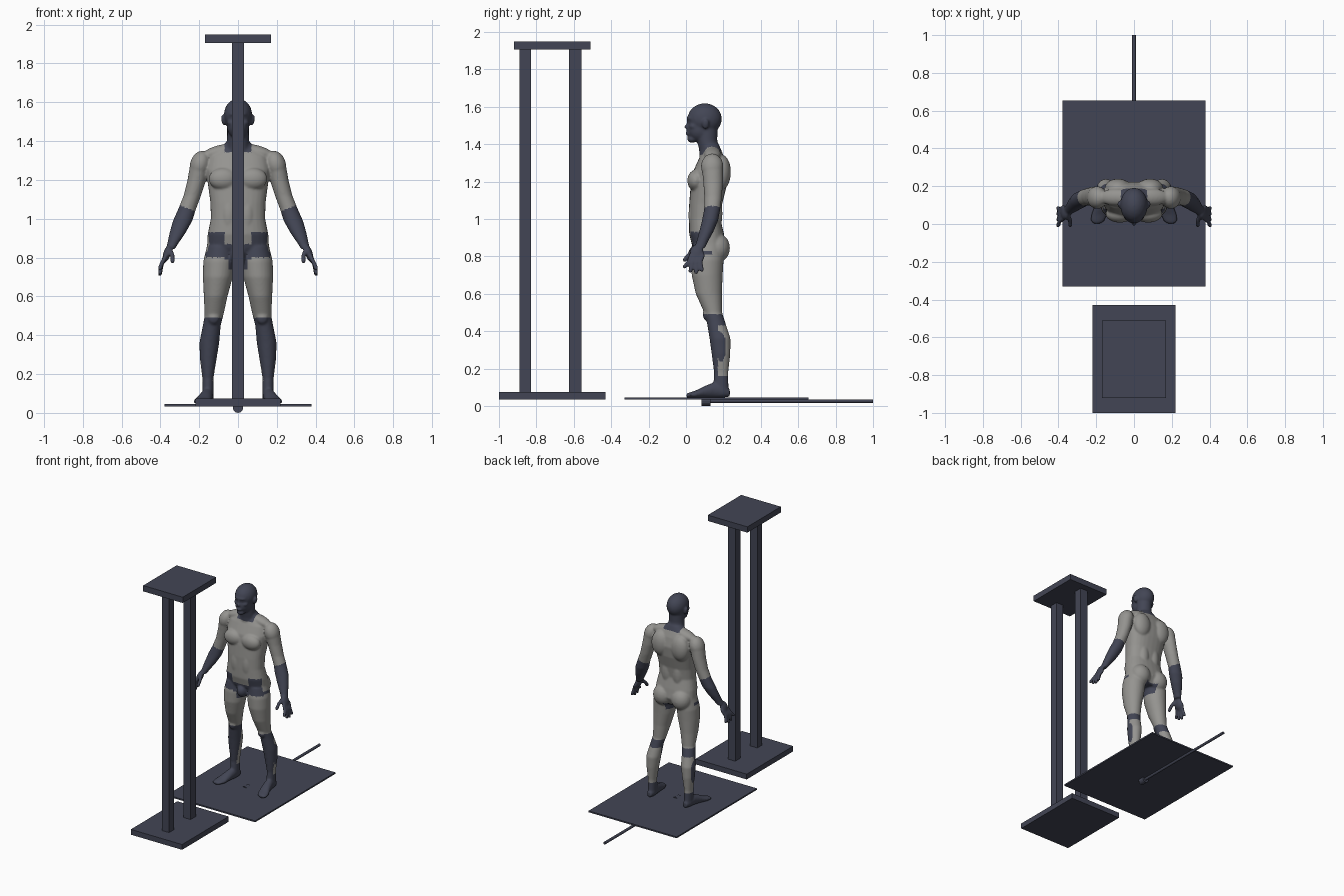
import bpy
import bmesh
from math import cos, sin, pi, copysign
from mathutils import Matrix, Vector

default_cube = bpy.data.objects.get("Cube")
if default_cube:
    bpy.data.objects.remove(default_cube, do_unlink=True)


def make_material(name, rgb):
    mat = bpy.data.materials.new(name)
    mat.use_nodes = True
    colour = (*rgb, 1.0)
    mat.diffuse_color = colour
    mat.node_tree.nodes["Principled BSDF"].inputs["Base Color"].default_value = colour
    return mat


slate = make_material("dark slate", (0.055, 0.06, 0.09))
grey = make_material("warm grey", (0.3, 0.295, 0.28))


def finish(name, bm, materials):
    bmesh.ops.recalc_face_normals(bm, faces=bm.faces)
    mesh = bpy.data.meshes.new(name)
    bm.to_mesh(mesh)
    bm.free()
    for mat in materials:
        mesh.materials.append(mat)
    obj = bpy.data.objects.new(name, mesh)
    bpy.context.collection.objects.link(obj)
    return obj


def box(name, low, high):
    """Box between two opposite corners."""
    low, high = Vector(low), Vector(high)
    bm = bmesh.new()
    place = Matrix.Translation((low + high) / 2) @ Matrix.Diagonal((*(high - low), 1))
    bmesh.ops.create_cube(bm, size=1, matrix=place)
    return finish(name, bm, [slate])


def rod(name, start_y, end_y, z, radius, sides):
    """Cylinder running front to back."""
    bm = bmesh.new()
    place = Matrix.Translation((0, (start_y + end_y) / 2, z)) @ Matrix.Rotation(pi / 2, 4, "X")
    bmesh.ops.create_cone(bm, cap_ends=True, segments=sides, radius1=radius,
                          radius2=radius, depth=end_y - start_y, matrix=place)
    return finish(name, bm, [slate])


def loft(bm, sections, side=1, axis="z", power=2.0, sides=28):
    """Closed tube through (x, y, z, half width, half depth) sections."""
    rings = []
    for x, y, z, width, depth in sections:
        ring = []
        for i in range(sides):
            c, s = cos(2 * pi * i / sides), sin(2 * pi * i / sides)
            across = width * copysign(abs(c) ** (2 / power), c)
            along = depth * copysign(abs(s) ** (2 / power), s)
            offset = (across, along, 0) if axis == "z" else (across, 0, along)
            point = Vector((x, y, z)) + Vector(offset)
            point.x *= side
            ring.append(bm.verts.new(point))
        rings.append(ring)
    for lower, upper in zip(rings, rings[1:]):
        for i in range(sides):
            j = (i + 1) % sides
            bm.faces.new((lower[i], lower[j], upper[j], upper[i]))
    bm.faces.new(rings[0])
    bm.faces.new(rings[-1])


def blob(bm, centre, radii, side=1, turn=0):
    """Ellipsoid used for muscles and facial features, turned about y."""
    x, y, z = centre
    place = (Matrix.Translation((x * side, y, z)) @ Matrix.Rotation(turn * side, 4, "Y")
             @ Matrix.Diagonal((*radii, 1)))
    bmesh.ops.create_icosphere(bm, subdivisions=3, radius=1, matrix=place)


def finger(bm, points, radius, side):
    """Chain of overlapping balls along a bent path."""
    for a, b in zip(points, points[1:]):
        a, b = Vector(a), Vector(b)
        for i in range(9):
            blob(bm, a.lerp(b, i / 8), (radius, radius, radius), side)


# Tower with two posts
box("tower_base", (-0.22, -1, 0.034), (0.22, -0.43, 0.075))
box("front_post", (-0.031, -0.89, 0.07), (0.031, -0.83, 1.91))
box("back_post", (-0.031, -0.625, 0.07), (0.031, -0.56, 1.91))
box("tower_top", (-0.17, -0.92, 1.905), (0.17, -0.51, 1.95))

# Floor plate with the rod below it
box("floor_plate", (-0.378, -0.33, 0.034), (0.378, 0.655, 0.045))
rod("floor_rod", 0.085, 1, 0.026, 0.01, 12)
rod("rod_knob", 0.083, 0.13, 0.026, 0.026, 16)

# Torso and neck
body = bmesh.new()
loft(body, [
    (0, .125, .79, .11, .06), (0, .125, .85, .16, .09), (0, .11, .92, .156, .093),
    (0, .1, 1.0, .14, .084), (0, .105, 1.08, .142, .088), (0, .12, 1.17, .154, .096),
    (0, .13, 1.25, .165, .094), (0, .138, 1.32, .15, .07), (0, .14, 1.365, .09, .05),
    (0, .13, 1.4, .055, .045)], power=2.4)
loft(body, [(0, .135, 1.3, .07, .06), (0, .125, 1.37, .06, .055),
            (0, .113, 1.42, .056, .054), (0, .11, 1.5, .056, .06)])
blob(body, (0, .06, .81), (.04, .05, .05))

# Head
blob(body, (0, .1, 1.535), (.073, .092, .084))
blob(body, (0, .075, 1.48), (.058, .07, .07))
blob(body, (0, .034, 1.427), (.03, .028, .02))
blob(body, (0, .018, 1.457), (.024, .02, .014))
blob(body, (0, .012, 1.492), (.013, .023, .014))
blob(body, (0, .018, 1.515), (.008, .018, .026))
blob(body, (0, .038, 1.538), (.05, .036, .014))

arm = [(.185, .14, 1.32, .035, .045), (.2, .142, 1.26, .05, .056), (.212, .145, 1.2, .048, .053),
       (.235, .145, 1.12, .045, .047), (.262, .14, 1.05, .046, .043), (.285, .128, .99, .05, .043),
       (.31, .108, .93, .042, .038), (.337, .083, .87, .028, .03), (.348, .073, .845, .024, .03)]
leg = [(.09, .12, .86, .07, .08), (.098, .115, .78, .081, .086), (.104, .113, .7, .077, .083),
       (.115, .122, .6, .061, .07), (.124, .145, .5, .048, .048), (.135, .16, .45, .046, .049),
       (.148, .182, .36, .051, .056), (.153, .187, .28, .043, .05), (.155, .188, .18, .029, .038),
       (.155, .187, .12, .029, .04), (.155, .187, .06, .029, .042)]
foot = [(.153, .234, .07, .018, .02), (.155, .2, .08, .03, .036), (.16, .15, .085, .032, .042),
        (.17, .1, .075, .036, .032), (.184, .05, .062, .043, .02), (.193, .017, .058, .036, .014),
        (.196, .002, .056, .022, .01)]

for side in (1, -1):
    # Limbs and feet
    loft(body, arm, side)
    loft(body, leg, side)
    loft(body, foot, side, axis="y")
    # Ears and cheekbones
    blob(body, (.076, .105, 1.508), (.01, .019, .029), side, 0.2)
    blob(body, (.034, .042, 1.495), (.022, .025, .016), side)
    # Chest, shoulder, back and seat muscles
    blob(body, (.075, .053, 1.205), (.076, .046, .058), side)
    blob(body, (.195, .14, 1.28), (.052, .06, .072), side, -0.3)
    blob(body, (.095, .142, 1.345), (.095, .045, .034), side, 0.25)
    blob(body, (.085, .19, 1.25), (.07, .05, .095), side)
    blob(body, (.045, .155, 1.03), (.045, .04, .11), side)
    blob(body, (.078, .165, .845), (.075, .07, .08), side)
    blob(body, (.045, .05, 1.02), (.042, .037, .1), side)
    blob(body, (.125, .112, .49), (.03, .022, .035), side)
    # Hands
    blob(body, (.366, .058, .82), (.019, .037, .046), side, -0.3)
    for i, tip_z in enumerate((.745, .722, .715, .727)):
        y = .024 + .021 * i
        knuckle = (.374, y + .003, .805)
        middle = (.393, y - .01, .768)
        tip = (.402, y - .032 + .01 * i, tip_z)
        finger(body, [knuckle, middle, tip], .0115, side)
    finger(body, [(.352, .05, .845), (.338, .018, .81), (.337, -.006, .782)], .0125, side)

figure = finish("standing_figure", body, [slate, grey])

# Merge the parts into one smooth skin
bpy.ops.object.select_all(action="DESELECT")
bpy.context.view_layer.objects.active = figure
figure.select_set(True)
merge = figure.modifiers.new("merge", "REMESH")
merge.mode = "VOXEL"
merge.voxel_size = 0.0065
relax = figure.modifiers.new("relax", "SMOOTH")
relax.factor = 0.5
relax.iterations = 5
for modifier in (merge, relax):
    bpy.ops.object.modifier_apply(modifier=modifier.name)


def is_dark(p):
    """Dark head, forearms, hip patches, shins and feet."""
    x, y, z = abs(p.x), p.y, p.z
    head = z > 1.41 or (x < .07 and z > 1.34 + .2 * (y - .07))
    forearm = x > .19 and z < 1.03 + .4 * (x - .2)
    hip = y < .08 and x < .19 and (.8 < z < .93 if x > .07 else .79 < z < .87)
    side_patch = .81 < z < .83 and x > .1 and y < .14
    crotch = x < .05 and .74 < z < .8
    calf = y > .17 and .16 < z < .43
    lower_leg = z < .49 and not calf
    return head or forearm or hip or side_patch or crotch or lower_leg


for poly in figure.data.polygons:
    poly.material_index = 0 if is_dark(poly.center) else 1
bpy.ops.object.shade_smooth()
